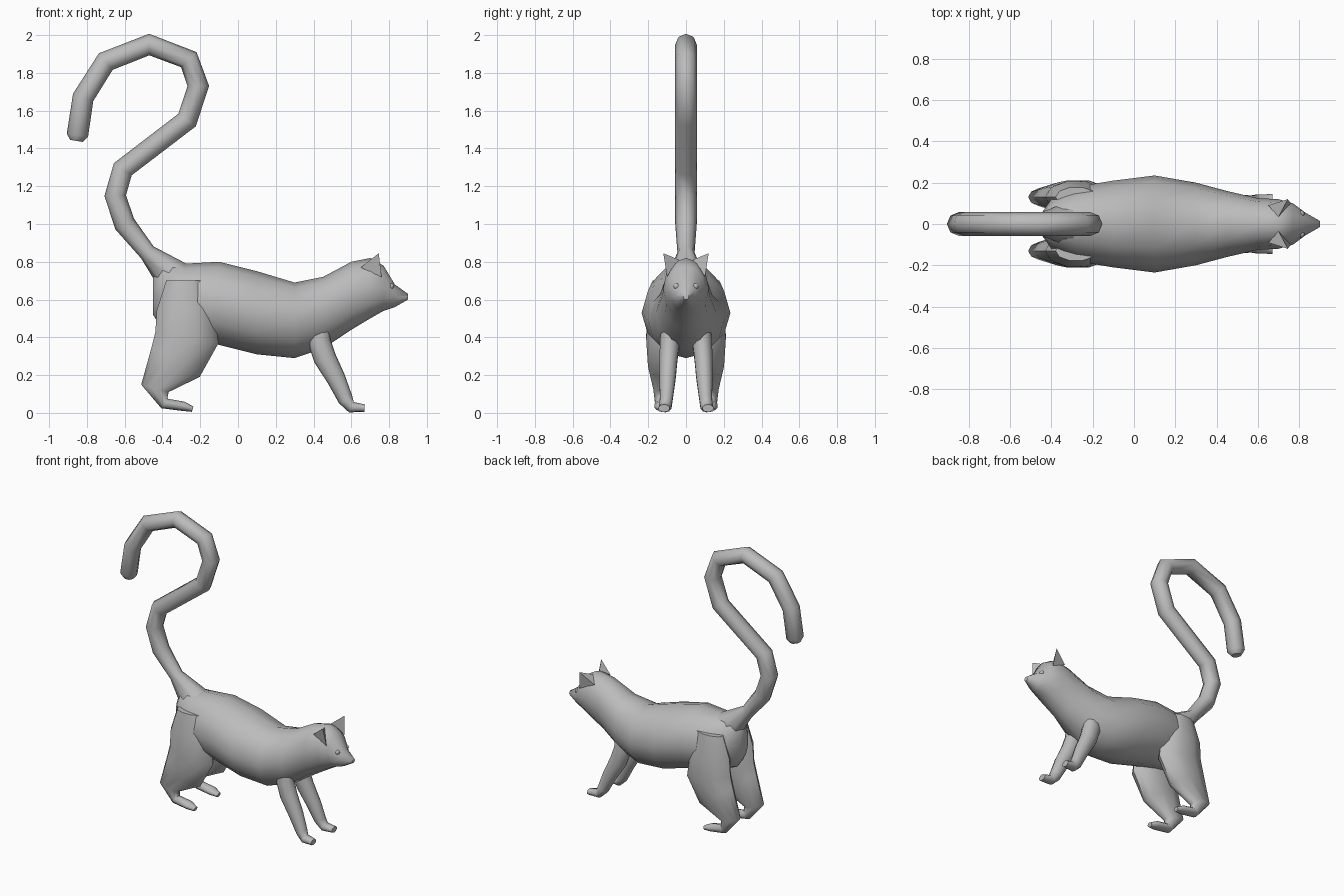
import bpy, bmesh
from math import sin, cos, pi, radians
from mathutils import Vector

default_cube = bpy.data.objects.get("Cube")
if default_cube:
    bpy.data.objects.remove(default_cube)

grey = (.5, .5, .5, 1)
fur = bpy.data.materials.new("grey fur")
fur.use_nodes = True
fur.diffuse_color = grey
fur.node_tree.nodes["Principled BSDF"].inputs["Base Color"].default_value = grey


def add_object(name, data):
    """Link a new object and make it the only selected one."""
    data.materials.append(fur)
    part = bpy.data.objects.new(name, data)
    bpy.context.collection.objects.link(part)
    bpy.ops.object.select_all(action="DESELECT")
    part.select_set(True)
    bpy.context.view_layer.objects.active = part
    return part


def finish(name, bm, mirrored=True, sharp_angle=60):
    """Turn a bmesh into a shaded object, with a twin on the other side if asked."""
    bmesh.ops.recalc_face_normals(bm, faces=bm.faces[:])
    mesh = bpy.data.meshes.new(name)
    bm.to_mesh(mesh)
    bm.free()
    part = add_object(name, mesh)
    if mirrored:
        mirror = part.modifiers.new("Mirror", "MIRROR")
        mirror.use_axis = (False, True, False)
        mirror.use_mirror_merge = False
    bpy.ops.object.shade_smooth_by_angle(angle=radians(sharp_angle))


def loft(name, rings, sides, side_offset=0, splay=0, upright=False):
    """Skin oval rings (x, z, half thickness, half width) along their path."""
    bm = bmesh.new()
    centres = [Vector((x, side_offset + splay * i, z)) for i, (x, z, _, _) in enumerate(rings)]
    last = len(rings) - 1
    loops = []
    for i, (x, z, thickness, width) in enumerate(rings):
        along = centres[min(i + 1, last)] - centres[max(i - 1, 0)]
        across = Vector((-along.z, 0, along.x)).normalized()
        if upright:
            across = Vector((0, 0, 1))
        sideways = Vector((0, width, 0))
        angles = [2 * pi * k / sides for k in range(sides)]
        loops.append([bm.verts.new(centres[i] + across * thickness * cos(a) + sideways * sin(a))
                      for a in angles])
    for lower, upper in zip(loops, loops[1:]):
        for k in range(sides):
            bm.faces.new((lower[k - 1], lower[k], upper[k], upper[k - 1]))
    bm.faces.new(loops[0])
    bm.faces.new(loops[-1])
    finish(name, bm, mirrored=side_offset > 0)


# Trunk, neck, head and muzzle
loft("body", [
    (-.45, .62, .1, .05),
    (-.4, .62, .18, .12),
    (-.28, .59, .2, .18),
    (-.1, .58, .22, .21),
    (.1, .53, .22, .235),
    (.3, .49, .2, .2),
    (.45, .53, .19, .16),
    (.6, .62, .18, .125),
    (.7, .66, .16, .12),
    (.77, .66, .12, .1),
    (.83, .62, .06, .055),
    (.9, .615, .015, .015),
], sides=12, upright=True)

# Thighs, hocks and long flat feet
loft("hind_legs", [
    (-.28, .7, .1, .05),
    (-.28, .55, .15, .08),
    (-.27, .4, .17, .085),
    (-.33, .27, .15, .075),
    (-.44, .13, .075, .045),
    (-.39, .05, .03, .035),
    (-.29, .035, .025, .04),
    (-.24, .02, .015, .02),
], sides=10, side_offset=.13)

# Straight forelegs and paws
loft("front_legs", [
    (.41, .53, .07, .04),
    (.43, .38, .06, .055),
    (.46, .29, .06, .05),
    (.52, .18, .05, .045),
    (.57, .07, .04, .035),
    (.6, .03, .03, .035),
    (.67, .025, .02, .03),
], sides=10, side_offset=.08, splay=.006)

# Hooked tail, a bent tube that widens into the rump
tail_curve = bpy.data.curves.new("tail", "CURVE")
tail_curve.dimensions = "3D"
tail_curve.bevel_depth = .057
tail_curve.bevel_resolution = 2
tail_curve.use_fill_caps = True
tail_path = [(-.3, .68), (-.48, .85), (-.6, 1), (-.65, 1.15), (-.61, 1.29), (-.27, 1.55),
             (-.21, 1.73), (-.26, 1.87), (-.47, 1.95), (-.7, 1.86), (-.82, 1.67),
             (-.85, 1.47), (-.855, 1.44)]
spline = tail_curve.splines.new("POLY")
spline.points.add(len(tail_path) - 1)
for point, (x, z) in zip(spline.points, tail_path):
    point.co = (x, 0, z, 1)
spline.points[0].radius = 2
spline.points[1].radius = .8
spline.points[-1].radius = .6
add_object("tail", tail_curve)
bpy.ops.object.convert(target="MESH")
bpy.ops.object.shade_smooth_by_angle(angle=radians(60))

# Pointed ears, hollow at the front
bm = bmesh.new()
corners = [(.7, .035, .81), (.76, .1, .72), (.65, .09, .77), (.745, .12, .845), (.735, .075, .765)]
inner, outer, back, tip, hollow = [bm.verts.new(corner) for corner in corners]
for face in ((inner, back, tip), (back, outer, tip), (inner, tip, hollow),
             (tip, outer, hollow), (outer, back, inner, hollow)):
    bm.faces.new(face)
finish("ears", bm, sharp_angle=30)

# Small eyes set in the face
bm = bmesh.new()
bmesh.ops.create_uvsphere(bm, u_segments=10, v_segments=6, radius=.016)
bmesh.ops.translate(bm, vec=(.81, .05, .67), verts=bm.verts)
finish("eyes", bm)
